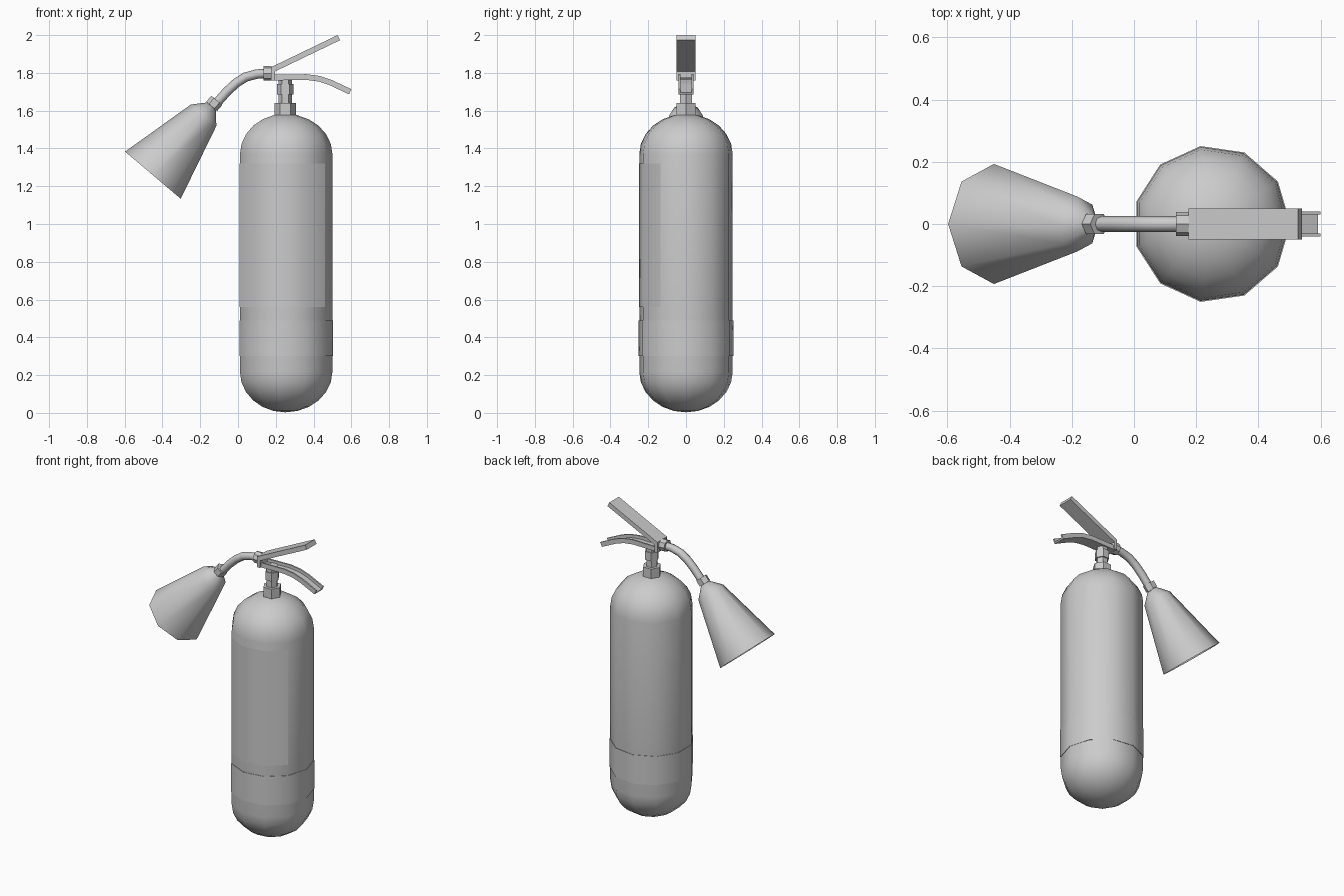
import bpy
from math import cos, sin, pi
from mathutils import Vector

if "Cube" in bpy.data.objects:
    bpy.data.objects.remove(bpy.data.objects["Cube"])

Y = Vector((0, 1, 0))


def make(name, verts, faces, smooth=None, weld=False):
    mesh = bpy.data.meshes.new(name)
    mesh.from_pydata(verts, [], faces)
    ob = bpy.data.objects.new(name, mesh)
    bpy.context.collection.objects.link(ob)
    bpy.ops.object.select_all(action='DESELECT')
    ob.select_set(True)
    bpy.context.view_layer.objects.active = ob
    bpy.ops.object.mode_set(mode='EDIT')
    bpy.ops.mesh.select_all(action='SELECT')
    if weld:
        bpy.ops.mesh.remove_doubles(threshold=0.0001)
    else:
        bpy.ops.mesh.normals_make_consistent(inside=False)
    bpy.ops.object.mode_set(mode='OBJECT')
    if smooth:
        bpy.ops.object.shade_smooth_by_angle(angle=smooth * pi / 180)
    return ob


def lathe(name, profile, sides, origin, axis=(0, 0, 1), smooth=50, span=None):
    """Spin (radius, height) points round an axis; span limits it to some sides."""
    d = Vector(axis).normalized()
    u = Y.cross(d)
    first, count = span or (0, sides)
    verts = []
    for r, h in profile:
        for i in range(count + 1):
            a = 2 * pi * (first + i) / sides
            verts.append(Vector(origin) + d * h + (u * cos(a) + Y * sin(a)) * r)
    n = count + 1
    faces = [(k * n + i, k * n + i + 1, (k + 1) * n + i + 1, (k + 1) * n + i)
             for k in range(len(profile) - 1) for i in range(count)]
    return make(name, verts, faces, smooth, weld=True)


def sweep(name, path, section):
    """Carry a closed (y, height) section along an x-z path."""
    pts = [Vector((x, 0, z)) for x, z in path]
    verts = []
    for i, p in enumerate(pts):
        t = (pts[min(i + 1, len(pts) - 1)] - pts[max(i - 1, 0)]).normalized()
        up = t.cross(Y)
        verts += [p + Y * y + up * h for y, h in section]
    n = len(section)
    faces = [(k * n + i, k * n + (i + 1) % n, (k + 1) * n + (i + 1) % n, (k + 1) * n + i)
             for k in range(len(pts) - 1) for i in range(n)]
    faces += [tuple(range(n)), tuple(range(len(verts) - n, len(verts)))]
    return make(name, verts, faces)


# cylinder with domed ends
R, DOME, TOP = 0.25, 0.215, 1.58
arc = [i * pi / 12 for i in range(7)]
dome = [(R * sin(a), DOME * (1 - cos(a))) for a in arc]
lathe("cylinder_body", dome + [(r, TOP - h) for r, h in reversed(dome)], 11, (0.25, 0, 0.003))

# front label patch and lower band
lathe("front_label", [(0.2515, 0.56), (0.2515, 1.32)], 11, (0.25, 0, 0), span=(6, 4))
lathe("lower_band", [(0.249, 0.30), (0.253, 0.30), (0.253, 0.49), (0.249, 0.49)], 11, (0.25, 0, 0))

# hexagonal neck fittings
lathe("neck_nut", [(0, 1.56), (0.057, 1.56), (0.057, 1.64), (0, 1.64)], 6, (0.25, 0, 0))
lathe("neck_stem", [(0, 1.62), (0.036, 1.62), (0.036, 1.775), (0, 1.775)], 6, (0.25, 0, 0))
lathe("valve_nut", [(0, 1.685), (0.044, 1.685), (0.044, 1.74), (0, 1.74)], 6, (0.25, 0, 0))

# lower grip: upward-open channel
sweep("lower_grip",
      [(0.18, 1.775), (0.36, 1.778), (0.43, 1.769), (0.49, 1.749), (0.594, 1.70)],
      [(-0.04, -0.015), (0.04, -0.015), (0.04, 0.015), (0.03, 0.015),
       (0.03, -0.005), (-0.03, -0.005), (-0.03, 0.015), (-0.04, 0.015)])

# upper lever: side outline extruded across y
side = [(0.175, 1.76), (0.195, 1.76), (0.195, 1.807), (0.54, 1.973), (0.527, 2.0), (0.175, 1.83)]
n = len(side)
make("upper_lever", [(x, y, z) for y in (-0.05, 0.05) for x, z in side],
     [tuple(range(n)), tuple(range(n, 2 * n))]
     + [(i, (i + 1) % n, (i + 1) % n + n, i + n) for i in range(n)])

# hose and its two collars
curve = bpy.data.curves.new("hose", 'CURVE')
curve.dimensions = '3D'
curve.bevel_depth = 0.025
curve.bevel_resolution = 2
curve.use_fill_caps = True
path = [(0.15, 1.796), (0.10, 1.794), (0.04, 1.778), (-0.01, 1.746),
        (-0.06, 1.70), (-0.10, 1.655), (-0.137, 1.615)]
spline = curve.splines.new('POLY')
spline.points.add(len(path) - 1)
for p, (x, z) in zip(spline.points, path):
    p.co = (x, 0, z, 1)
spline.use_smooth = True
bpy.context.collection.objects.link(bpy.data.objects.new("hose", curve))

collar = [(0, 0), (0.038, 0), (0.038, 0.042), (0, 0.042)]
horn_axis = (-0.646, 0, -0.763)
lathe("valve_collar", collar, 8, (0.135, 0, 1.798), (1, 0, 0), 30)
lathe("horn_collar", collar, 6, (-0.112, 0, 1.655), horn_axis)

# discharge horn, hollow at the mouth
lathe("discharge_horn",
      [(0, 0), (0.03, 0), (0.088, 0.063), (0.193, 0.479), (0.188, 0.479), (0.083, 0.068), (0, 0.02)],
      8, (-0.141, 0, 1.624), horn_axis)
